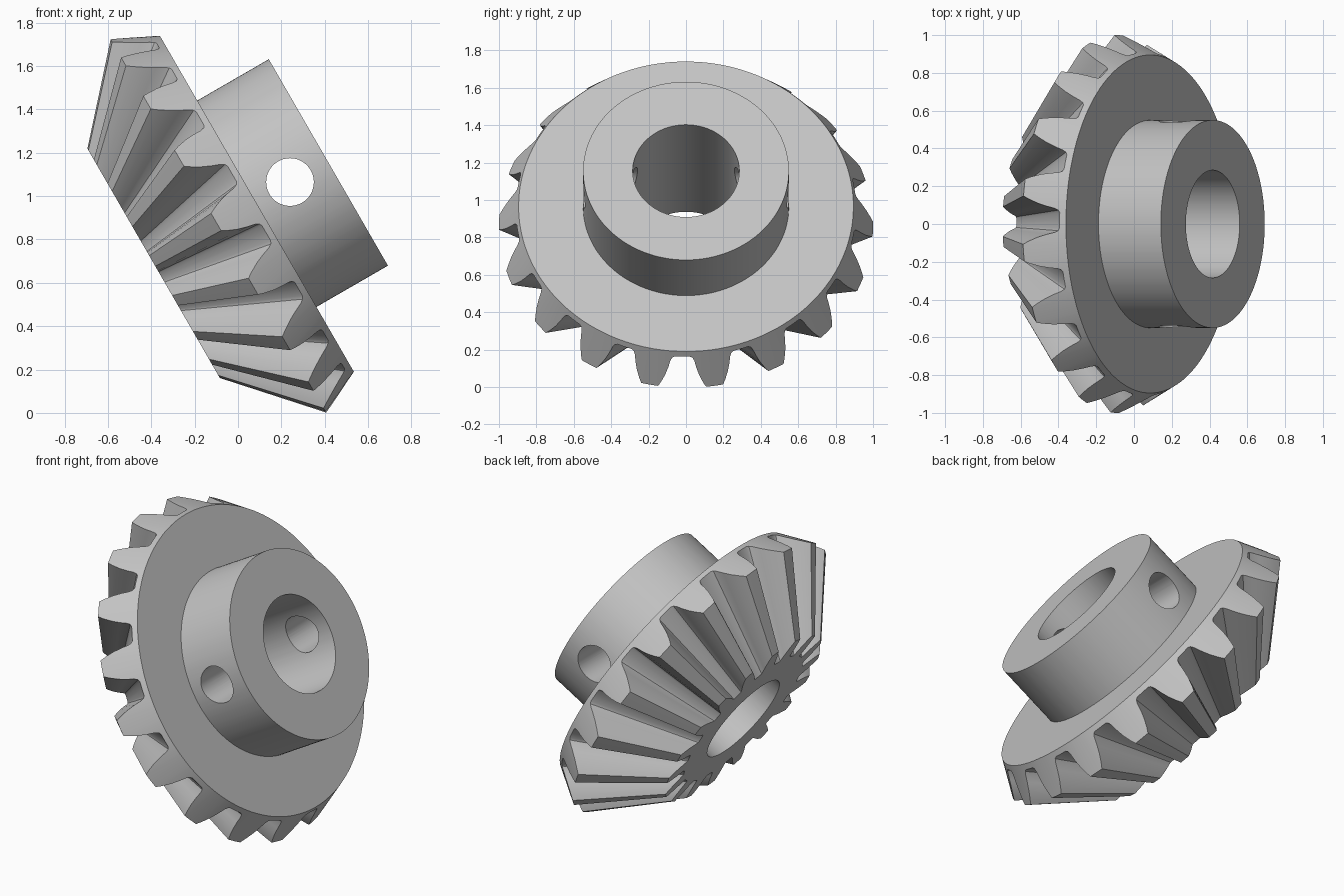
import bpy, bmesh, math
from mathutils import Vector

cube = bpy.data.objects.get("Cube")
if cube:
    bpy.data.objects.remove(cube, do_unlink=True)

# Tilted gear axis: origin at the centre of the flat back of the disc
TILT = math.radians(30)
AXIS = Vector((math.cos(TILT), 0, math.sin(TILT)))
UP = Vector((-math.sin(TILT), 0, math.cos(TILT)))
SIDE = Vector((0, 1, 0))
ORIGIN = Vector((0.087, 0, 0.965))

TEETH = 18
PHASE = math.radians(11.2)
APEX, FRONT = -1.1, -0.55
BORE, HUB, DISC, HUB_LENGTH = 0.285, 0.55, 0.895, 0.381


def place(radius, angle, along):
    return ORIGIN + AXIS * along + (UP * math.cos(angle) + SIDE * math.sin(angle)) * radius


def steel():
    mat = bpy.data.materials.new("steel_grey")
    color = (0.55, 0.55, 0.55, 1)
    mat.diffuse_color = color
    mat.use_nodes = True
    mat.node_tree.nodes["Principled BSDF"].inputs["Base Color"].default_value = color
    return mat


# One tooth flank: height above the root (0 to 1) and half width
FLANK = [(0, 0.118), (0.04, 0.105), (0.14, 0.097), (0.35, 0.09),
         (0.6, 0.078), (0.85, 0.06), (1, 0.046)]


def tooth_outline():
    """Radius, angle and axial place of the outline on the back cone."""
    half = []
    for h, width in FLANK:
        radius = 0.91 + 0.09 * h
        half.append((radius, width / radius, -0.03 - 0.175 * h))
    tip, root = half[-1], half[0]
    left = [(r, -a, t) for r, a, t in half]
    right = half[::-1]
    gap = (root[0], math.pi / TEETH, root[2])
    one = left + [(tip[0], 0, tip[2])] + right + [gap]
    return [(r, a + PHASE + k * math.tau / TEETH, t) for k in range(TEETH) for r, a, t in one]


# Gear body: rings joined from the front bore, over the teeth, to the hub and back
outline = tooth_outline()
rings = [[(BORE, a, FRONT) for r, a, t in outline],
         [(r * (FRONT - APEX) / (t - APEX), a, FRONT) for r, a, t in outline],
         outline]
for radius, along in [(DISC, 0), (HUB, 0), (HUB, HUB_LENGTH), (BORE, HUB_LENGTH)]:
    rings.append([(radius, a, along) for r, a, t in outline])

bm = bmesh.new()
verts = [[bm.verts.new(place(*p)) for p in ring] for ring in rings]
count = len(outline)
for i, ring in enumerate(verts):
    following = verts[(i + 1) % len(verts)]
    for j in range(count):
        k = (j + 1) % count
        bm.faces.new((ring[j], ring[k], following[k], following[j]))
bmesh.ops.recalc_face_normals(bm, faces=bm.faces[:])
mesh = bpy.data.meshes.new("bevel_gear")
bm.to_mesh(mesh)
bm.free()
gear = bpy.data.objects.new("bevel_gear", mesh)
bpy.context.collection.objects.link(gear)
mesh.materials.append(steel())

# Cross hole through both walls of the hub
bpy.ops.mesh.primitive_cylinder_add(vertices=48, radius=0.11, depth=2,
                                    location=(0.24, 0, 1.065),
                                    rotation=(math.pi / 2, 0, 0))
cutter = bpy.context.object
cutter.name = "cross_hole_cutter"
cutter.hide_render = True
cut = gear.modifiers.new("cross_hole", "BOOLEAN")
cut.operation = "DIFFERENCE"
cut.solver = "EXACT"
cut.object = cutter

bpy.ops.object.select_all(action="DESELECT")
gear.select_set(True)
bpy.context.view_layer.objects.active = gear
bpy.ops.object.modifier_apply(modifier=cut.name)
bpy.data.objects.remove(cutter, do_unlink=True)
bpy.ops.object.shade_smooth_by_angle(angle=math.radians(28))
